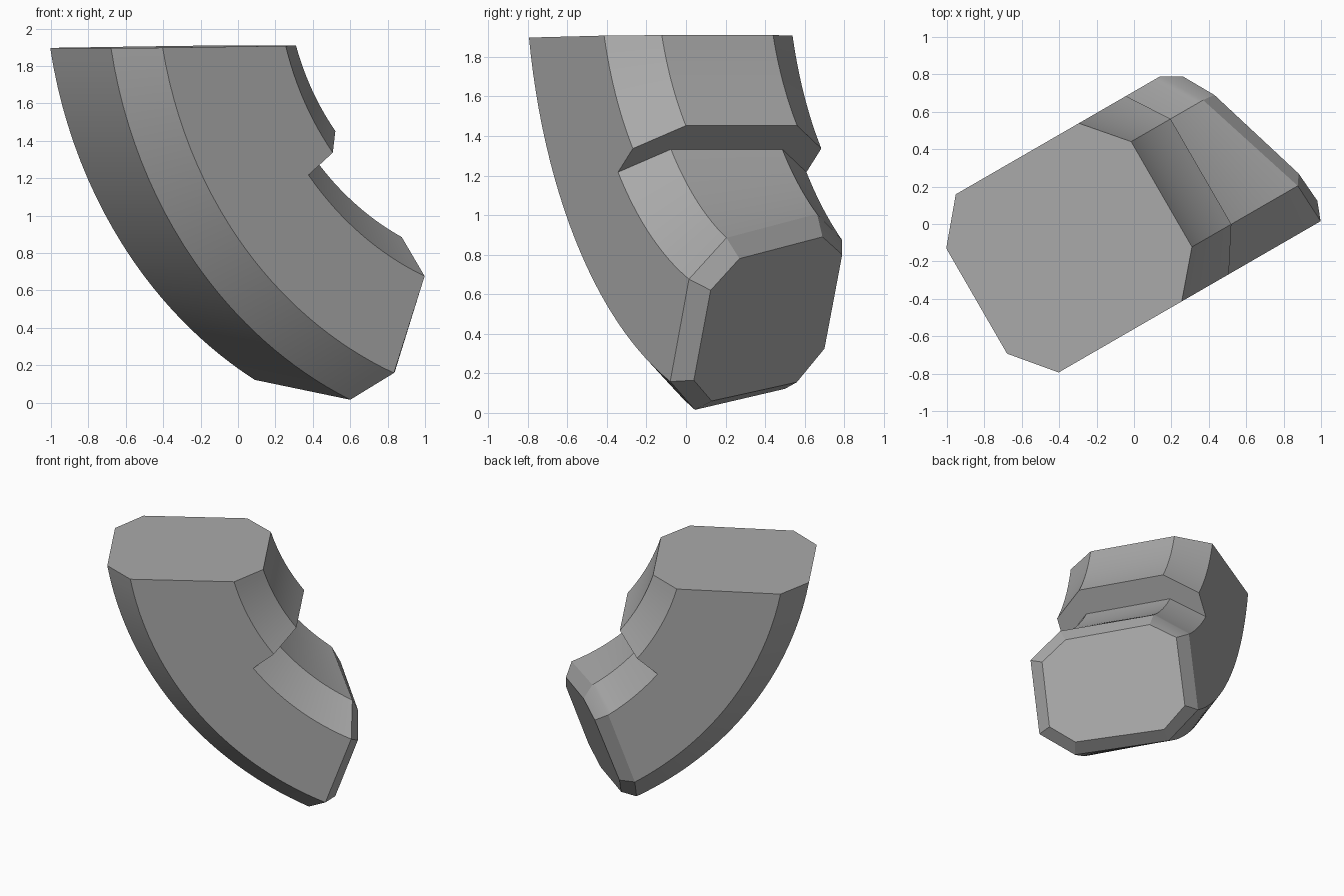
import bpy, bmesh
from math import sin, cos, asin, atan2, radians, hypot
from mathutils import Vector, Matrix

cube = bpy.data.objects.get("Cube")
if cube:
    bpy.data.objects.remove(cube, do_unlink=True)

# Bend centre in the (u, z) plane; u runs along the bend, v across it
UC, ZC = 1.56, 2.335
STEP_ANGLE = radians(38.5)
STEP = 0.192
V_OUT, V_IN, V_MID = 0.55, 0.325, 0.064
R_OUTER, R_INNER, CHAMFER = 2.533, 1.418, 0.186

# Slanted plane of the lower end: normal and a point on it
END_N = Vector((-0.574, -0.2236, 0.21))
END_P = Vector((0.54, -0.265, 0.005))


def section(step):
    """Chamfered rectangle as (radius, v) pairs."""
    ri, ro = R_INNER + step, R_OUTER
    half = [(ro, V_IN), (ro - CHAMFER, V_OUT), (ri + CHAMFER, V_OUT), (ri, V_IN)]
    return ([(r, V_MID - v) for r, v in half]
            + [(r, V_MID + v) for r, v in reversed(half)])


def top_angle(r, v):
    z = 1.895 + 0.0135 * (R_OUTER - r)
    return asin((ZC - z) / r)


def end_angle(r, v):
    a, c = END_N.x, END_N.z
    k = (END_N.dot(Vector((UC, v, ZC))) - END_N.dot(END_P)) / r
    return atan2(-a, c) + asin(k / hypot(a, c))


def step_angle(r, v):
    return STEP_ANGLE


bm = bmesh.new()


def rings(profile, start, end, count):
    """Sweep a section about the bend centre between two angle rules."""
    out = []
    for i in range(count + 1):
        ring = []
        for r, v in profile:
            t = start(r, v) + (end(r, v) - start(r, v)) * i / count
            ring.append(bm.verts.new((UC - r * cos(t), v, ZC - r * sin(t))))
        out.append(ring)
    return out


def bridge(a, b, strips=range(8)):
    for i in strips:
        j = (i + 1) % 8
        bm.faces.new((a[i], a[j], b[j], b[i]))


upper = rings(section(0), top_angle, step_angle, 12)
lower = rings(section(STEP), step_angle, end_angle, 16)
for part in (upper, lower):
    for a, b in zip(part, part[1:]):
        bridge(a, b)

# Ledge on the inside of the bend
bridge(upper[-1], lower[0], (2, 3, 4))

# Raised, inset cap on the lower end
cap_points = [(0.644, -0.222, 0.06), (0.746, -0.385, 0.165),
              (0.911, -0.382, 0.62), (0.897, -0.206, 0.78),
              (0.717, 0.383, 0.89), (0.62, 0.554, 0.80),
              (0.439, 0.555, 0.325), (0.44, 0.393, 0.155)]
cap = [bm.verts.new(p) for p in cap_points]
bridge(lower[-1], cap)
bm.faces.new(cap)
bm.faces.new(upper[0])

bmesh.ops.remove_doubles(bm, verts=bm.verts, dist=0.0005)
bmesh.ops.recalc_face_normals(bm, faces=bm.faces)
bm.transform(Matrix.Rotation(radians(30), 4, 'Z'))

mesh = bpy.data.meshes.new("curved_block")
bm.to_mesh(mesh)
bm.free()
block = bpy.data.objects.new("curved_block", mesh)
bpy.context.collection.objects.link(block)

# Plain grey finish
grey = bpy.data.materials.new("plain_grey")
grey.use_nodes = True
colour = (0.4, 0.4, 0.4, 1)
grey.diffuse_color = colour
grey.node_tree.nodes["Principled BSDF"].inputs["Base Color"].default_value = colour
mesh.materials.append(grey)

bpy.ops.object.select_all(action='DESELECT')
block.select_set(True)
bpy.context.view_layer.objects.active = block
bpy.ops.object.shade_smooth_by_angle(angle=radians(20))
